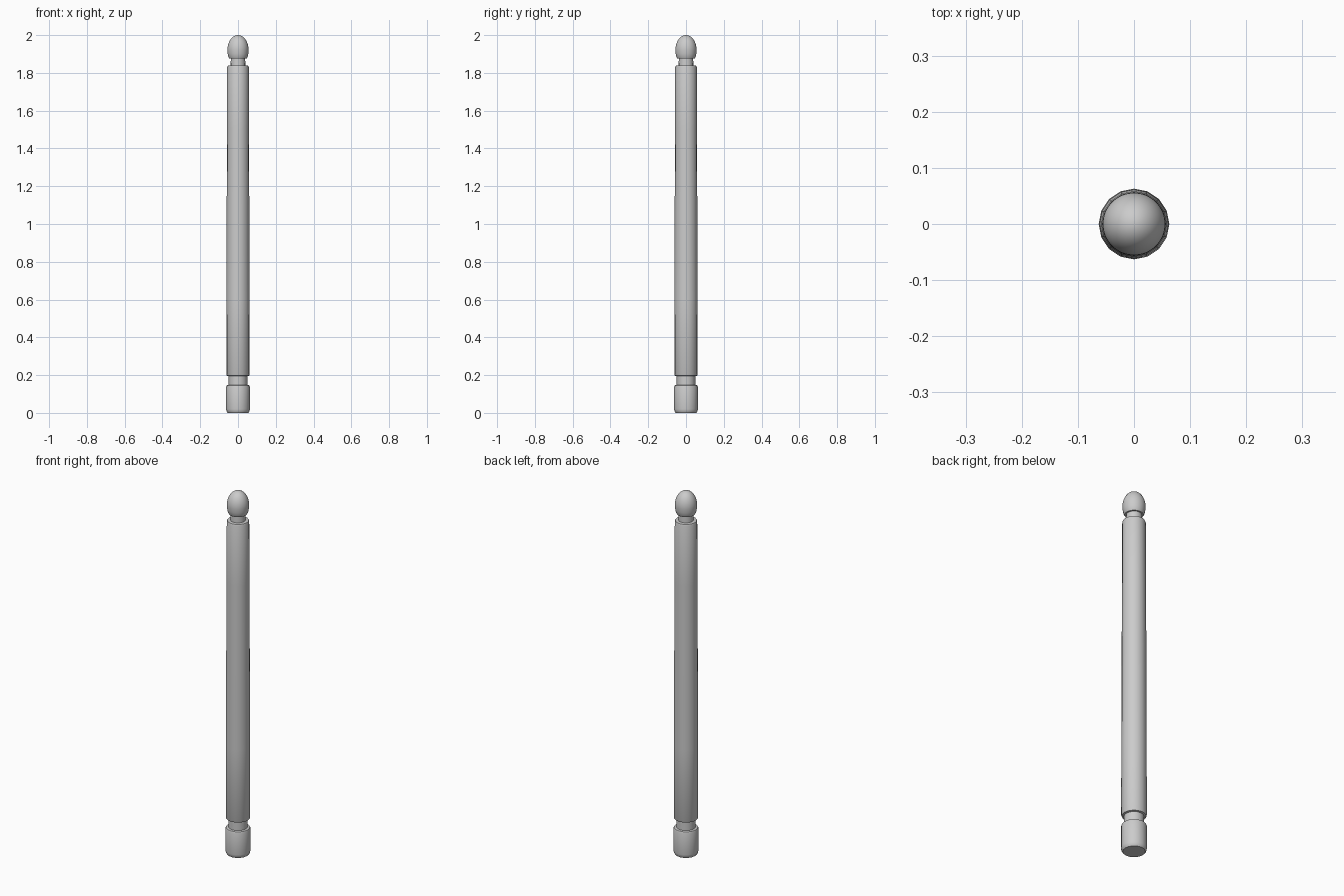
import bpy, bmesh, math

if "Cube" in bpy.data.objects:
    bpy.data.objects.remove(bpy.data.objects["Cube"])


def lathe(name, profile, sides):
    # Spin a (radius, height) profile round the z axis
    bm = bmesh.new()
    rings = []
    for r, z in profile:
        if r == 0:
            rings.append([bm.verts.new((0, 0, z))])
        else:
            rings.append([bm.verts.new((r * math.cos(2 * math.pi * i / sides),
                                        r * math.sin(2 * math.pi * i / sides), z))
                          for i in range(sides)])
    for a, b in zip(rings, rings[1:]):
        for i in range(sides):
            j = (i + 1) % sides
            if len(a) == 1:
                bm.faces.new((a[0], b[j], b[i]))
            elif len(b) == 1:
                bm.faces.new((a[i], a[j], b[0]))
            else:
                bm.faces.new((a[i], a[j], b[j], b[i]))
    bmesh.ops.recalc_face_normals(bm, faces=bm.faces)
    mesh = bpy.data.meshes.new(name)
    bm.to_mesh(mesh)
    bm.free()
    obj = bpy.data.objects.new(name, mesh)
    bpy.context.collection.objects.link(obj)
    bpy.ops.object.select_all(action='DESELECT')
    obj.select_set(True)
    bpy.context.view_layer.objects.active = obj
    bpy.ops.object.shade_smooth_by_angle(angle=math.radians(35))
    return obj


# Foot, lower groove, tapered shaft and upper neck in one turned piece
lathe("shaft", [
    (0, 0), (0.055, 0), (0.061, 0.008), (0.063, 0.02), (0.063, 0.138), (0.060, 0.146),
    (0.049, 0.148), (0.049, 0.195), (0.059, 0.197), (0.062, 0.203),
    (0.0615, 0.6), (0.060, 1.0), (0.0585, 1.5), (0.057, 1.83), (0.054, 1.838),
    (0.039, 1.84), (0.038, 1.875)], 16)

# Rounded knob: short flared underside, then an egg-shaped dome
dome = [(0.056 * math.cos(t), 1.922 + 0.078 * math.sin(t))
        for t in (math.pi / 2 * i / 10 for i in range(10))]
lathe("knob", [(0, 1.875), (0.046, 1.875), (0.051, 1.884), (0.0545, 1.902)]
      + dome + [(0, 2.0)], 32)
